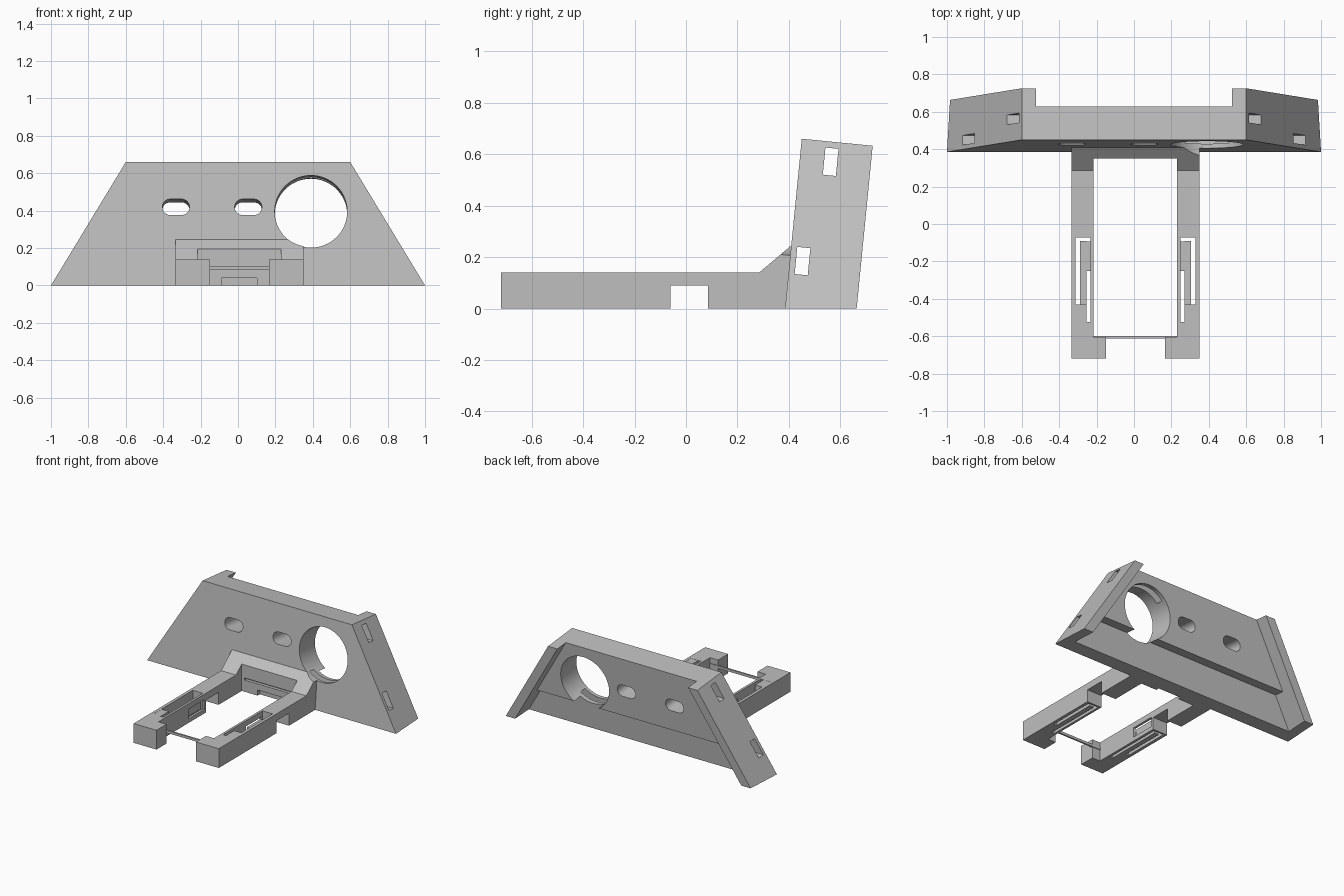
import bpy, bmesh, math
from mathutils import Matrix

cube = bpy.data.objects.get("Cube")
if cube:
    bpy.data.objects.remove(cube)

grey = bpy.data.materials.new("plain_grey")
grey.use_nodes = True
grey.diffuse_color = (0.52, 0.52, 0.52, 1)
grey.node_tree.nodes["Principled BSDF"].inputs["Base Color"].default_value = (0.52, 0.52, 0.52, 1)

LEAN = math.atan2(0.065, 0.66)
# Panel frame: x across, y into the panel, z up the leaning face
PANEL = Matrix.Translation((0, 0.385, 0)) @ Matrix.Rotation(-LEAN, 4, 'X')
FLAT = Matrix.Identity(4)


def prism(name, points, axis, start, end, frame=FLAT):
    """Extrude a 2D outline along x (points are y,z) or y (points are x,z)."""
    def place(p, t):
        return (t, p[0], p[1]) if axis == 'x' else (p[0], t, p[1])
    bm = bmesh.new()
    a = [bm.verts.new(place(p, start)) for p in points]
    b = [bm.verts.new(place(p, end)) for p in points]
    bm.faces.new(a)
    bm.faces.new(b)
    for i in range(len(a)):
        j = (i + 1) % len(a)
        bm.faces.new((a[i], a[j], b[j], b[i]))
    bmesh.ops.recalc_face_normals(bm, faces=bm.faces)
    bm.transform(frame)
    mesh = bpy.data.meshes.new(name)
    bm.to_mesh(mesh)
    bm.free()
    mesh.materials.append(grey)
    ob = bpy.data.objects.new(name, mesh)
    bpy.context.collection.objects.link(ob)
    return ob


def box(name, x, y, z, frame=FLAT):
    outline = [(x[0], z[0]), (x[1], z[0]), (x[1], z[1]), (x[0], z[1])]
    return prism(name, outline, 'y', y[0], y[1], frame)


def cut(ob, cutters):
    for c in cutters:
        c.hide_render = True
        mod = ob.modifiers.new("cut", 'BOOLEAN')
        mod.operation = 'DIFFERENCE'
        mod.solver = 'EXACT'
        mod.object = c
        bpy.context.view_layer.objects.active = ob
        bpy.ops.object.modifier_apply(modifier=mod.name)
        bpy.data.objects.remove(c)


def pill(cx, cz, half, r, steps):
    """Rounded slot outline; half = 0 gives a circle."""
    pts = []
    for side in (1, -1):
        for i in range(steps + (1 if half else 0)):
            t = -math.pi / 2 + math.pi * i / steps
            pts.append((cx + side * (half + r * math.cos(t)), cz + side * r * math.sin(t)))
    return pts


def trapezoid(inset, low, high):
    def w(h):
        return 1 - inset - 0.4 * h / 0.663
    return [(-w(low), low), (w(low), low), (w(high), high), (-w(high), high)]


def big_hole():
    return prism("round_cutter", pill(0.39, 0.397, 0, 0.194, 32), 'y', -0.3, 0.5, PANEL)


# Leaning panel with side flanges
panel = prism("panel", trapezoid(0, -0.06, 0.663), 'y', 0, 0.277, PANEL)
cut(panel, [
    prism("back_recess", trapezoid(0.075, -0.2, 0.8), 'y', 0.18, 0.5, PANEL),
    prism("lower_recess", trapezoid(0.075, -0.2, 0.23), 'y', 0.105, 0.5, PANEL),
    box("floor_cutter", (-2, 2), (-1, 2), (-1, 0)),
    big_hole(),
    prism("slot_a", pill(-0.332, 0.421, 0.03, 0.043, 12), 'y', -0.2, 0.5, PANEL),
    prism("slot_b", pill(0.055, 0.421, 0.03, 0.043, 12), 'y', -0.2, 0.5, PANEL),
    # channels running across the full width
    box("low_channel", (-1.2, 1.2), (0.024, 0.075), (0.137, 0.243), PANEL),
    box("high_channel", (-1.2, 1.2), (0.095, 0.146), (0.532, 0.638), PANEL),
])

# Tray frame with underside notch and ramp against the panel
MID = 0.0075
side = [(-0.72, 0), (-0.06, 0), (-0.06, 0.09), (0.085, 0.09), (0.085, 0), (0.4, 0),
        (0.413, 0.245), (0.409, 0.245), (0.285, 0.14), (-0.72, 0.14)]
tray = prism("tray_frame", side, 'x', MID - 0.3425, MID + 0.3425)
cutters = [
    box("opening", (MID - 0.223, MID + 0.223), (-0.605, 0.35), (-0.1, 0.5)),
    box("front_gap", (MID - 0.158, MID + 0.158), (-0.8, -0.5), (-0.1, 0.5)),
    box("back_groove", (MID - 0.2, MID + 0.2), (0.3, 0.372), (0.085, 0.1)),
    box("back_notch", (MID - 0.095, MID + 0.095), (0.3, 0.375), (-0.1, 0.04)),
    big_hole(),
]


def span(s, a, b):
    return sorted((MID + s * a, MID + s * b))


for s in (-1, 1):
    cutters.append(box("clip_slot", span(s, 0.24, 0.32), (-0.525, -0.072), (-0.1, 0.5)))
    cutters.append(box("clip_window", span(s, 0.2, 0.26), (-0.26, -0.08), (0.03, 0.1)))
cut(tray, cutters)

# Spring clips inside the arm slots
for s, label in ((-1, "right"), (1, "left")):
    box(label + "_clip_root", span(s, 0.262, 0.322), (-0.527, -0.43), (0, 0.139))
    box(label + "_clip_strip", span(s, 0.262, 0.297), (-0.44, -0.092), (0, 0.089))
    box(label + "_clip_tab", span(s, 0.238, 0.265), (-0.25, -0.093), (0.035, 0.088))

# Thin bar between the arm ends
box("front_bar", (MID - 0.226, MID + 0.226), (-0.612, -0.6), (0.082, 0.1))

for ob in (panel, tray):
    bpy.ops.object.select_all(action='DESELECT')
    ob.select_set(True)
    bpy.context.view_layer.objects.active = ob
    bpy.ops.object.shade_smooth_by_angle(angle=math.radians(25))
